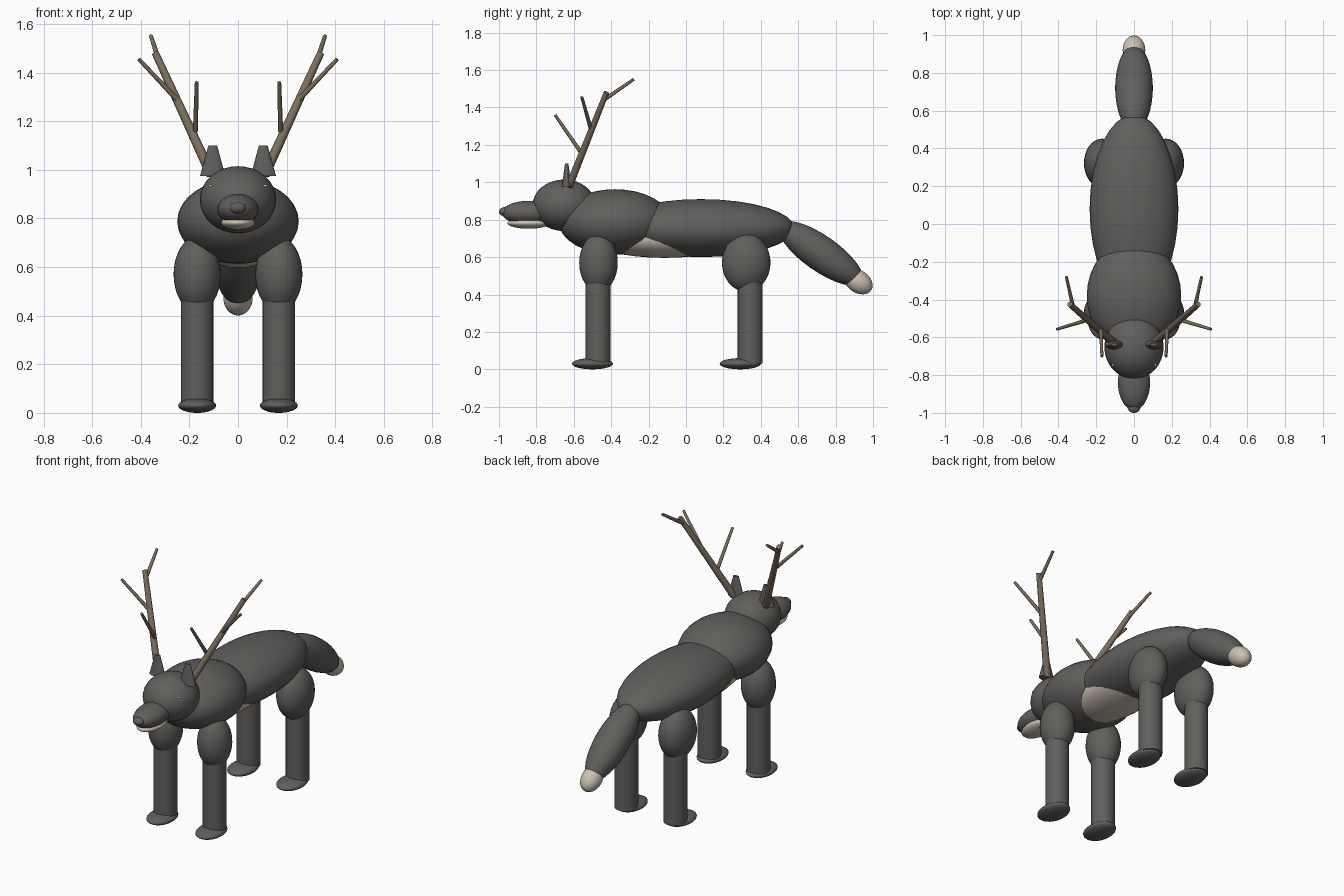
import bpy
from math import radians
from mathutils import Vector

cube = bpy.data.objects.get("Cube")
if cube:
    bpy.data.objects.remove(cube, do_unlink=True)


def material(name, rgb):
    m = bpy.data.materials.new(name)
    m.use_nodes = True
    colour = (*rgb, 1.0)
    m.diffuse_color = colour
    bsdf = next(n for n in m.node_tree.nodes if n.type == 'BSDF_PRINCIPLED')
    bsdf.inputs["Base Color"].default_value = colour
    return m


FUR = material("charcoal fur", (0.12, 0.115, 0.108))
CREAM = material("cream fur", (0.60, 0.53, 0.44))
ANTLER = material("antler brown", (0.20, 0.155, 0.11))
WHITE = material("eye white", (0.85, 0.85, 0.82))


def finish(name, mat):
    ob = bpy.context.object
    ob.name = name
    ob.data.materials.append(mat)
    bpy.ops.object.shade_smooth_by_angle(angle=radians(40))
    return ob


def blob(name, mat, centre, radii, pitch=0):
    """Ellipsoid, tipped about the x axis."""
    bpy.ops.mesh.primitive_uv_sphere_add(segments=32, ring_count=16, location=centre,
                                         rotation=(radians(pitch), 0, 0))
    bpy.context.object.scale = radii
    return finish(name, mat)


def rod(name, mat, start, end, r1, r2, sides=24):
    """Tapered cylinder between two points."""
    a, b = Vector(start), Vector(end)
    turn = (b - a).to_track_quat('Z', 'Y').to_euler()
    bpy.ops.mesh.primitive_cone_add(vertices=sides, radius1=r1, radius2=r2,
                                    depth=(b - a).length, location=(a + b) / 2, rotation=turn)
    return finish(name, mat)


# Torso
blob("body", FUR, (0, 0.08, 0.755), (0.235, 0.5, 0.155))
blob("chest", FUR, (0, -0.38, 0.788), (0.25, 0.3, 0.175))
blob("belly", CREAM, (0, -0.115, 0.70), (0.18, 0.4, 0.104))

# Head
blob("head", FUR, (0, -0.652, 0.877), (0.157, 0.168, 0.138))
blob("snout", FUR, (0, -0.84, 0.837), (0.085, 0.145, 0.064))
blob("lower_jaw", CREAM, (0, -0.84, 0.782), (0.07, 0.115, 0.03))
blob("nose", FUR, (0, -0.97, 0.843), (0.034, 0.03, 0.024))

# Tail
blob("tail", FUR, (0, 0.72, 0.62), (0.1, 0.27, 0.095), -35)
blob("tail_tip", CREAM, (0, 0.92, 0.47), (0.06, 0.085, 0.06), -35)

for side, s in (("left", 1), ("right", -1)):
    # Legs
    for end, y, thigh_y, paw_y, depth in (("front", -0.47, -0.468, -0.5, 0.103),
                                          ("rear", 0.343, 0.322, 0.29, 0.13)):
        tag = f"{side}_{end}"
        blob(tag + "_thigh", FUR, (s * 0.168, thigh_y, 0.57), (0.097, depth, 0.155))
        rod(tag + "_leg", FUR, (s * 0.168, y, 0.03), (s * 0.168, y, 0.5), 0.067, 0.067)
        blob(tag + "_paw", FUR, (s * 0.168, paw_y, 0.03), (0.078, 0.11, 0.03))

    # Ear and eye
    ear = rod(side + "_ear", FUR, (s * 0.104, -0.638, 0.975),
              (s * 0.104, -0.638, 1.1), 0.052, 0.018)
    ear.scale.y = 0.5
    blob(side + "_eye", WHITE, (s * 0.113, -0.747, 0.934), (0.006, 0.006, 0.006))

    # Antler: main beam and three tines
    rod(side + "_antler_beam", ANTLER, (s * 0.11, -0.625, 0.98),
        (s * 0.34, -0.425, 1.48), 0.021, 0.015, 12)
    tines = (((0.175, -0.562, 1.16), (0.17, -0.70, 1.36)),
             ((0.252, -0.51, 1.29), (0.408, -0.557, 1.455)),
             ((0.322, -0.44, 1.44), (0.358, -0.28, 1.55)))
    for i, (a, b) in enumerate(tines, 1):
        rod(f"{side}_antler_tine_{i}", ANTLER, (s * a[0], *a[1:]), (s * b[0], *b[1:]),
            0.011, 0.008, 10)
